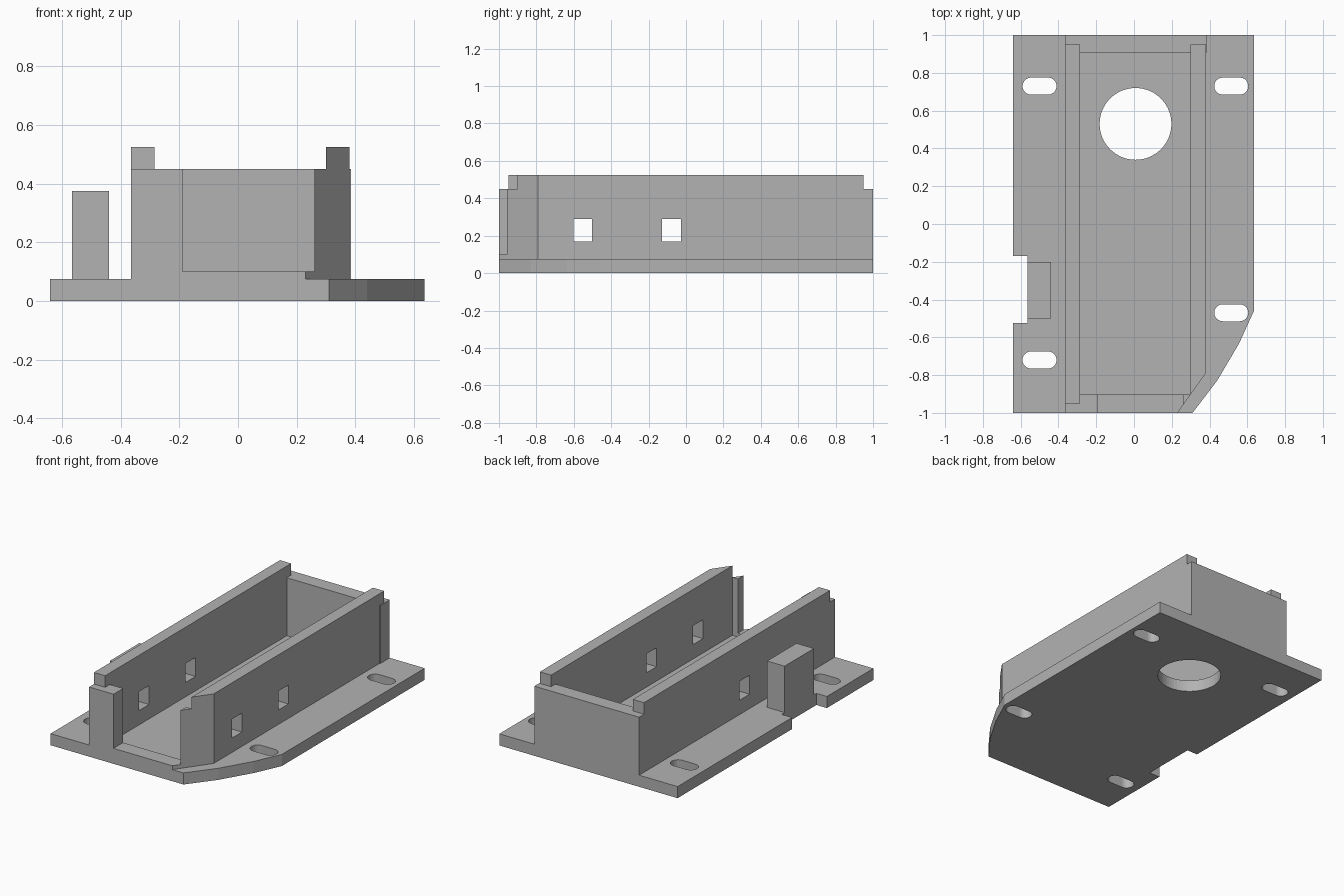
import bpy, bmesh, math
from mathutils import Vector

if "Cube" in bpy.data.objects:
    bpy.data.objects.remove(bpy.data.objects["Cube"], do_unlink=True)

grey = bpy.data.materials.new("plain grey")
grey.use_nodes = True
grey.diffuse_color = (0.45, 0.45, 0.45, 1)
grey.node_tree.nodes["Principled BSDF"].inputs["Base Color"].default_value = grey.diffuse_color

PLATE, RIM, TOP = 0.075, 0.45, 0.525


def prism(name, outline, low, high, axis="z"):
    """Extrude a closed outline: xy points along z, or yz points along x."""
    place = (lambda a, b: (a, b, low)) if axis == "z" else (lambda a, b: (low, a, b))
    along = Vector((0, 0, high - low)) if axis == "z" else Vector((high - low, 0, 0))
    bm = bmesh.new()
    face = bm.faces.new([bm.verts.new(place(a, b)) for a, b in outline])
    new = bmesh.ops.extrude_face_region(bm, geom=[face])["geom"]
    bmesh.ops.translate(bm, vec=along, verts=[v for v in new if isinstance(v, bmesh.types.BMVert)])
    bmesh.ops.recalc_face_normals(bm, faces=bm.faces)
    mesh = bpy.data.meshes.new(name)
    bm.to_mesh(mesh)
    bm.free()
    mesh.materials.append(grey)
    obj = bpy.data.objects.new(name, mesh)
    bpy.context.collection.objects.link(obj)
    return obj


def rect(x0, x1, y0, y1):
    return [(x0, y0), (x1, y0), (x1, y1), (x0, y1)]


def stadium(x, y, half, radius, steps=16):
    """Round-ended slot along x; with half = 0 it is a circle."""
    points = []
    for side in (1, -1):
        for i in range(steps + (half > 0)):
            a = math.pi * (i / steps - 0.5)
            points.append((x + side * (half + radius * math.cos(a)), y + side * radius * math.sin(a)))
    return points


def cut(obj, cutters):
    for cutter in cutters:
        mod = obj.modifiers.new("cut", "BOOLEAN")
        mod.operation, mod.solver, mod.object = "DIFFERENCE", "EXACT", cutter
    bpy.context.view_layer.update()
    result = obj.evaluated_get(bpy.context.evaluated_depsgraph_get())
    mesh = bpy.data.meshes.new_from_object(result)
    obj.modifiers.clear()
    obj.data = mesh


# Base plate with a side notch and a rounded-off front corner
plate = prism("base_plate", [
    (-0.64, -1), (0.31, -1), (0.44, -0.83), (0.555, -0.635), (0.635, -0.46), (0.635, 1),
    (-0.64, 1), (-0.64, -0.17), (-0.565, -0.17), (-0.565, -0.525), (-0.64, -0.525)], 0, PLATE)

# Cable hole and four mounting slots
holes = [prism("cable_hole_cutter", stadium(0.008, 0.53, 0, 0.19, 32), -0.1, 0.2)]
for x, y in ((-0.5, 0.73), (0.515, 0.73), (0.515, -0.47), (-0.5, -0.72)):
    holes.append(prism("slot_cutter", stadium(x, y, 0.045, 0.045), -0.1, 0.2))
cut(plate, holes)

# Long side walls: the left one is stepped at both ends, the right one has a slanted front
left_wall = prism("left_wall", [
    (-1, PLATE), (1, PLATE), (1, RIM), (0.95, RIM), (0.95, TOP),
    (-0.95, TOP), (-0.95, RIM), (-1, RIM)], -0.365, -0.285, "x")
right_wall = prism("right_wall", [(0.30, -0.902), (0.38, -0.79), (0.38, 0.95), (0.30, 0.95)],
                   PLATE, TOP)

# Square windows through both walls
windows = [prism("window_cutter", rect(y, y + 0.1, 0.168, 0.29), -0.42, 0.42, "x")
           for y in (-0.602, -0.127)]
for wall in (left_wall, right_wall):
    cut(wall, windows)
for cutter in holes + windows:
    bpy.data.objects.remove(cutter, do_unlink=True)

# Back wall, then the open front: post, sill and slanted return
prism("back_wall", rect(-0.285, 0.385, 0.905, 1), PLATE, RIM)
prism("front_post", rect(-0.285, -0.19, -1, -0.902), PLATE, RIM)
prism("front_sill", [(-0.19, -1), (0.23, -1), (0.30, -0.902), (-0.19, -0.902)], PLATE, 0.1)
prism("front_return", [(0.26, -0.958), (0.30, -0.902), (0.26, -0.902)], 0.1, RIM)

# Upright block beside the notch
prism("side_block", rect(-0.565, -0.44, -0.5, -0.2), PLATE, 0.375)
